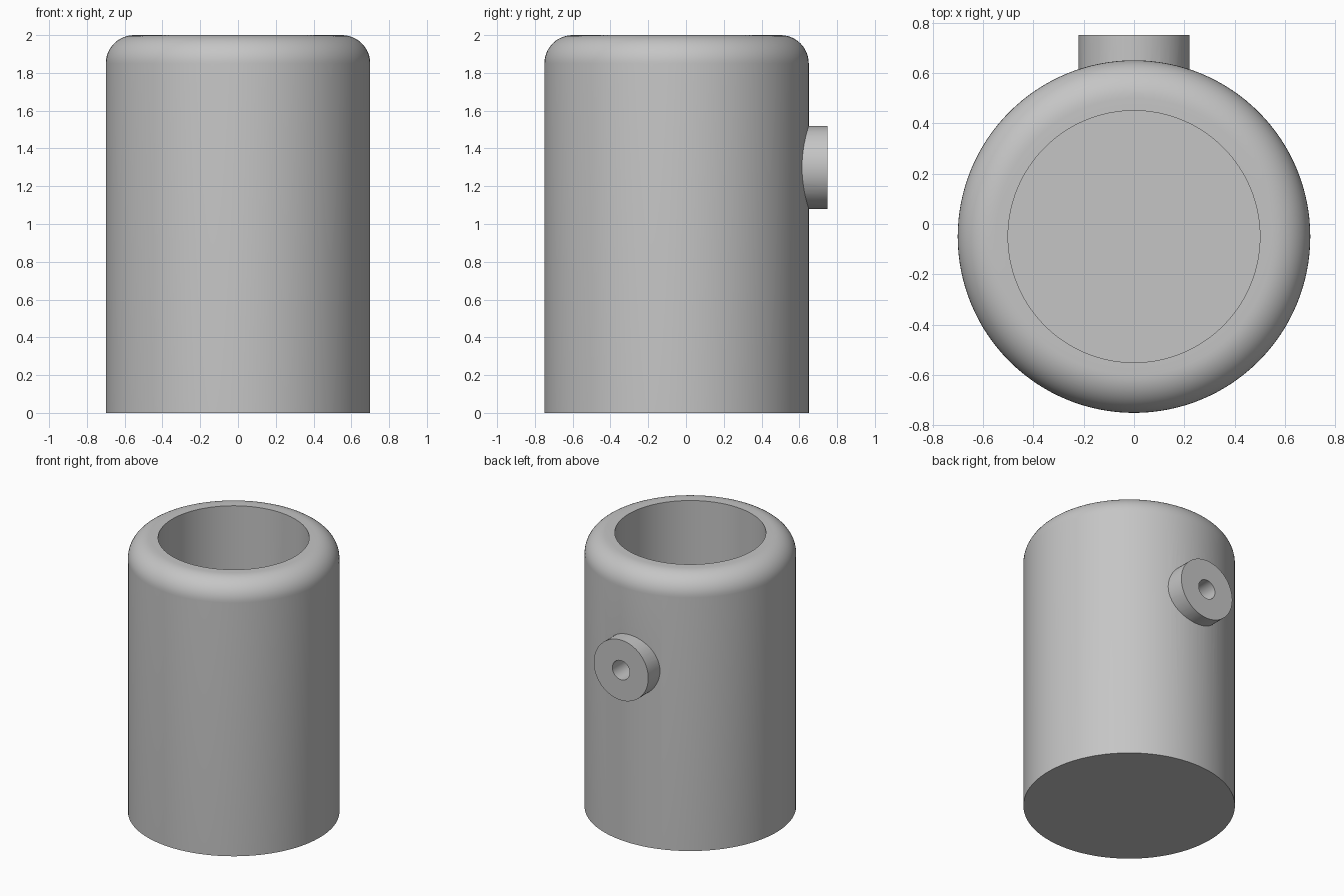
import bpy
import bmesh
from math import cos, sin, pi, radians
from mathutils import Matrix, Vector

cube = bpy.data.objects.get("Cube")
if cube:
    bpy.data.objects.remove(cube, do_unlink=True)

CENTRE_Y = -0.05
OUTER, INNER, HEIGHT, FILLET, FLOOR = 0.70, 0.50, 2.0, 0.15, 0.20
BOSS_Z = 1.30

grey = bpy.data.materials.new("plain grey")
grey.use_nodes = True
colour = (0.56, 0.56, 0.56, 1)
grey.diffuse_color = colour
grey.node_tree.nodes["Principled BSDF"].inputs["Base Color"].default_value = colour


def add_object(name, bm):
    bmesh.ops.recalc_face_normals(bm, faces=bm.faces)
    mesh = bpy.data.meshes.new(name)
    bm.to_mesh(mesh)
    bm.free()
    mesh.materials.append(grey)
    obj = bpy.data.objects.new(name, mesh)
    bpy.context.collection.objects.link(obj)
    return obj


def lathe(name, profile, steps=128):
    """Spin an (r, z) profile about the upright axis of the cup."""
    bm = bmesh.new()
    verts = [bm.verts.new((r, 0, z)) for r, z in profile]
    edges = [bm.edges.new(pair) for pair in zip(verts, verts[1:])]
    bmesh.ops.spin(bm, geom=verts + edges, cent=(0, 0, 0), axis=(0, 0, 1),
                   angle=2 * pi, steps=steps, use_merge=True)
    bmesh.ops.remove_doubles(bm, verts=bm.verts, dist=1e-5)
    bmesh.ops.translate(bm, verts=bm.verts, vec=(0, CENTRE_Y, 0))
    return add_object(name, bm)


def rod(name, radius, y0, y1, sides=64):
    """Cylinder lying along y at the height of the boss."""
    bm = bmesh.new()
    place = (Matrix.Translation(Vector((0, (y0 + y1) / 2, BOSS_Z)))
             @ Matrix.Rotation(pi / 2, 4, 'X'))
    bmesh.ops.create_cone(bm, cap_ends=True, segments=sides, radius1=radius,
                          radius2=radius, depth=y1 - y0, matrix=place)
    return add_object(name, bm)


def combine(target, tool, operation):
    mod = target.modifiers.new(operation.lower(), 'BOOLEAN')
    mod.operation = operation
    mod.solver = 'EXACT'
    mod.object = tool
    bpy.context.view_layer.objects.active = target
    bpy.ops.object.modifier_apply(modifier=mod.name)
    bpy.data.objects.remove(tool, do_unlink=True)


# Thick-walled cup with a rounded outer rim
arc = [(OUTER - FILLET + FILLET * cos(a), HEIGHT - FILLET + FILLET * sin(a))
       for a in (i * pi / 24 for i in range(13))]
body = lathe("cup_body", [(0, 0), (OUTER, 0)] + arc
             + [(INNER, HEIGHT), (INNER, FLOOR), (0, FLOOR)])

# Round boss on the back, with a bore through to the cavity
combine(body, rod("boss", 0.22, 0.52, 0.75), 'UNION')
combine(body, rod("bore_cutter", 0.07, 0.25, 0.90, 48), 'DIFFERENCE')

bpy.ops.object.select_all(action='DESELECT')
body.select_set(True)
bpy.context.view_layer.objects.active = body
bpy.ops.object.shade_smooth_by_angle(angle=radians(30))
